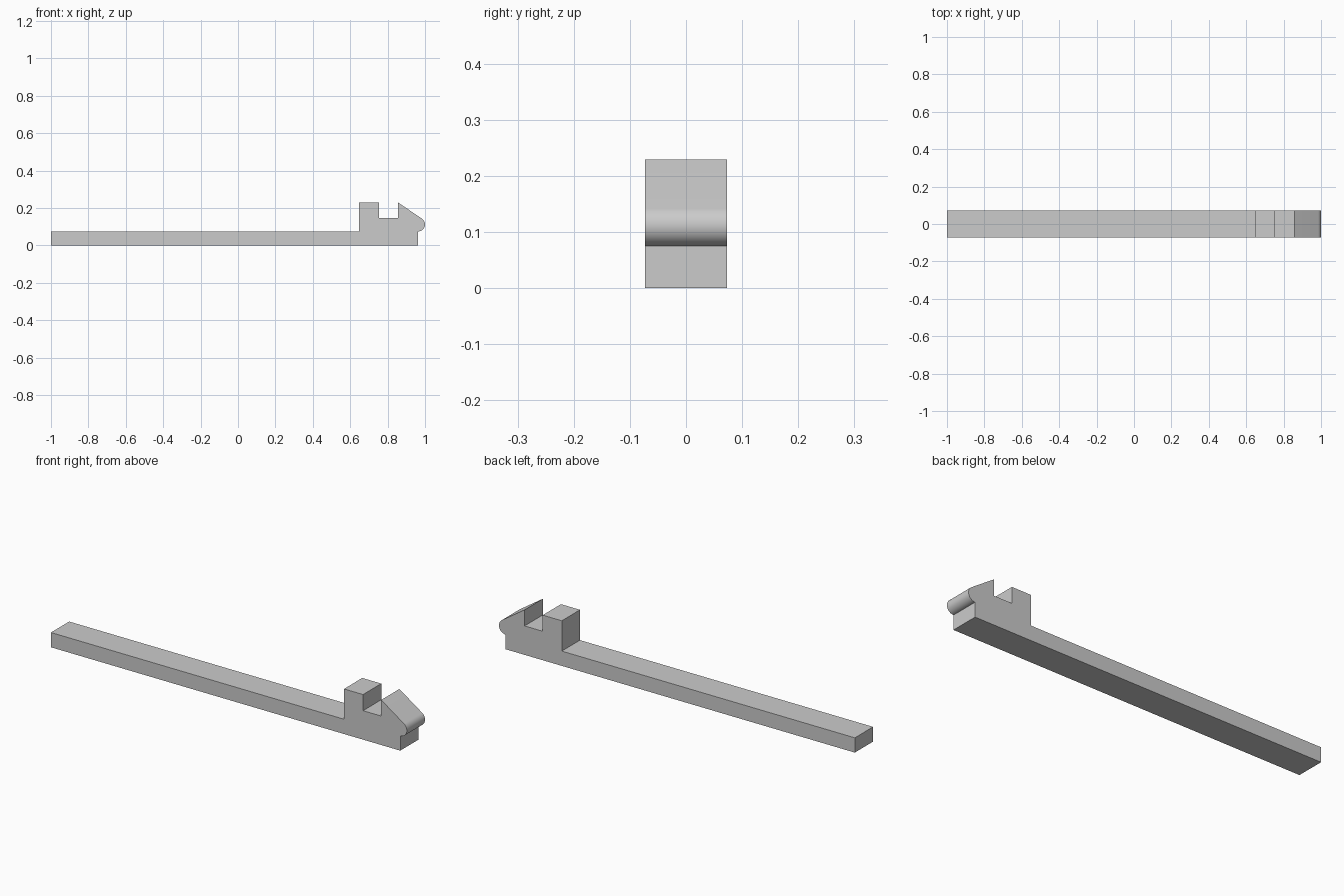
import bpy
import bmesh
from math import cos, sin, radians

cube = bpy.data.objects.get("Cube")
if cube:
    bpy.data.objects.remove(cube, do_unlink=True)

HALF_WIDTH = 0.073
BAR_TOP = 0.075
TOP = 0.229
NOTCH = 0.147
NOSE_X, NOSE_Z, NOSE_R = 0.963, 0.1115, 0.037

# Plain grey material
grey = bpy.data.materials.new("plain_grey")
grey.use_nodes = True
colour = (0.6, 0.6, 0.6, 1)
grey.diffuse_color = colour
grey.node_tree.nodes["Principled BSDF"].inputs["Base Color"].default_value = colour

# Side profile: long bar, square post, notch and sloped hook
profile = [(-1, 0), (NOSE_X, 0)]

# Rounded nose, from its underside up to the slope
STEPS = 24
for i in range(STEPS + 1):
    a = radians(-90 + 145 * i / STEPS)
    profile.append((NOSE_X + NOSE_R * cos(a), NOSE_Z + NOSE_R * sin(a)))

profile += [(0.856, TOP), (0.856, NOTCH), (0.754, NOTCH), (0.754, TOP),
            (0.647, TOP), (0.647, BAR_TOP), (-1, BAR_TOP)]

# Extrude the profile across the width
bm = bmesh.new()
side = bm.faces.new([bm.verts.new((x, -HALF_WIDTH, z)) for x, z in profile])
result = bmesh.ops.extrude_face_region(bm, geom=[side], use_keep_orig=True)
moved = [v for v in result["geom"] if isinstance(v, bmesh.types.BMVert)]
bmesh.ops.translate(bm, verts=moved, vec=(0, 2 * HALF_WIDTH, 0))
bmesh.ops.recalc_face_normals(bm, faces=bm.faces)
mesh = bpy.data.meshes.new("clip_arm")
bm.to_mesh(mesh)
bm.free()
mesh.materials.append(grey)

arm = bpy.data.objects.new("clip_arm", mesh)
bpy.context.collection.objects.link(arm)
bpy.ops.object.select_all(action="DESELECT")
arm.select_set(True)
bpy.context.view_layer.objects.active = arm
bpy.ops.object.shade_smooth_by_angle(angle=radians(30))
